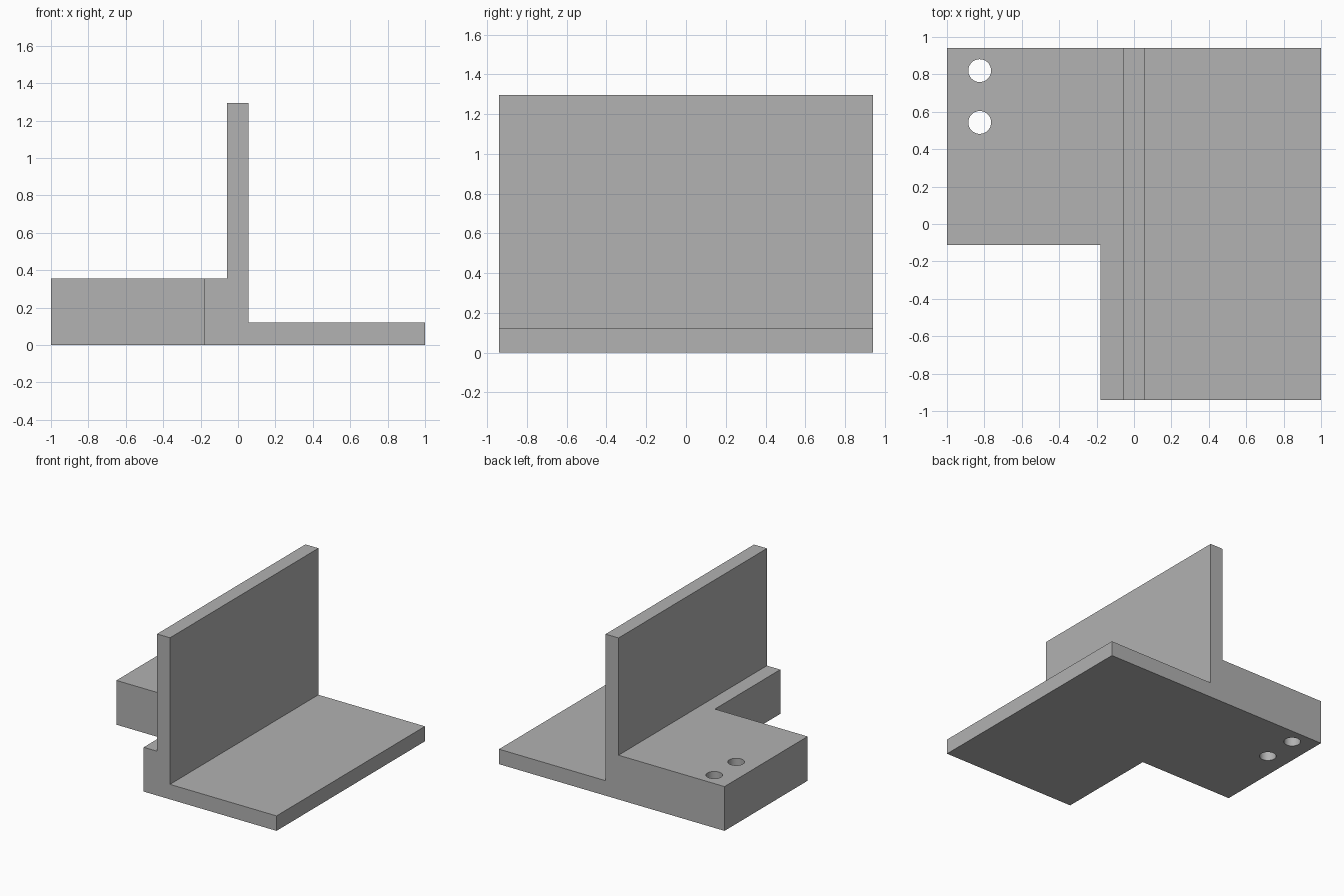
import bpy
import bmesh
from mathutils import Vector

cube = bpy.data.objects.get("Cube")
if cube:
    bpy.data.objects.remove(cube, do_unlink=True)

HALF_DEPTH = 0.94

grey = bpy.data.materials.new("plain grey")
grey.use_nodes = True
color = (0.445, 0.445, 0.445, 1)
grey.diffuse_color = color
grey.node_tree.nodes["Principled BSDF"].inputs["Base Color"].default_value = color


def add_object(name, bm):
    bmesh.ops.recalc_face_normals(bm, faces=bm.faces[:])
    mesh = bpy.data.meshes.new(name)
    bm.to_mesh(mesh)
    bm.free()
    mesh.materials.append(grey)
    obj = bpy.data.objects.new(name, mesh)
    bpy.context.collection.objects.link(obj)
    return obj


def extrude(name, points, direction):
    bm = bmesh.new()
    face = bm.faces.new([bm.verts.new(p) for p in points])
    result = bmesh.ops.extrude_face_region(bm, geom=[face], use_keep_orig=True)
    moved = [g for g in result["geom"] if isinstance(g, bmesh.types.BMVert)]
    bmesh.ops.translate(bm, verts=moved, vec=Vector(direction))
    return add_object(name, bm)


def cut(target, cutter):
    cutter.hide_render = True
    mod = target.modifiers.new(cutter.name, "BOOLEAN")
    mod.operation = "DIFFERENCE"
    mod.solver = "EXACT"
    mod.object = cutter
    bpy.context.view_layer.objects.active = target
    bpy.ops.object.modifier_apply(modifier=mod.name)
    bpy.data.objects.remove(cutter, do_unlink=True)


# Bracket: thick pad, upright wall and thin plate in one profile
profile = [(-1, 0), (1, 0), (1, 0.12), (0.055, 0.12),
           (0.055, 1.295), (-0.06, 1.295), (-0.06, 0.355), (-1, 0.355)]
bracket = extrude("bracket", [(x, -HALF_DEPTH, z) for x, z in profile],
                  (0, 2 * HALF_DEPTH, 0))

# Front corner notch in the thick pad
notch = [(-2, -2, -1), (-0.178, -2, -1), (-0.178, -0.112, -1), (-2, -0.112, -1)]
cut(bracket, extrude("notch_cutter", notch, (0, 0, 2)))

# Two round through holes near the back corner
for y in (0.82, 0.543):
    bm = bmesh.new()
    bmesh.ops.create_cone(bm, cap_ends=True, segments=48,
                          radius1=0.061, radius2=0.061, depth=2)
    bmesh.ops.translate(bm, verts=bm.verts[:], vec=(-0.825, y, 0))
    cut(bracket, add_object("hole_cutter", bm))

# Smooth hole walls, crisp edges elsewhere
bpy.ops.object.select_all(action="DESELECT")
bracket.select_set(True)
bpy.context.view_layer.objects.active = bracket
bpy.ops.object.shade_smooth_by_angle()
